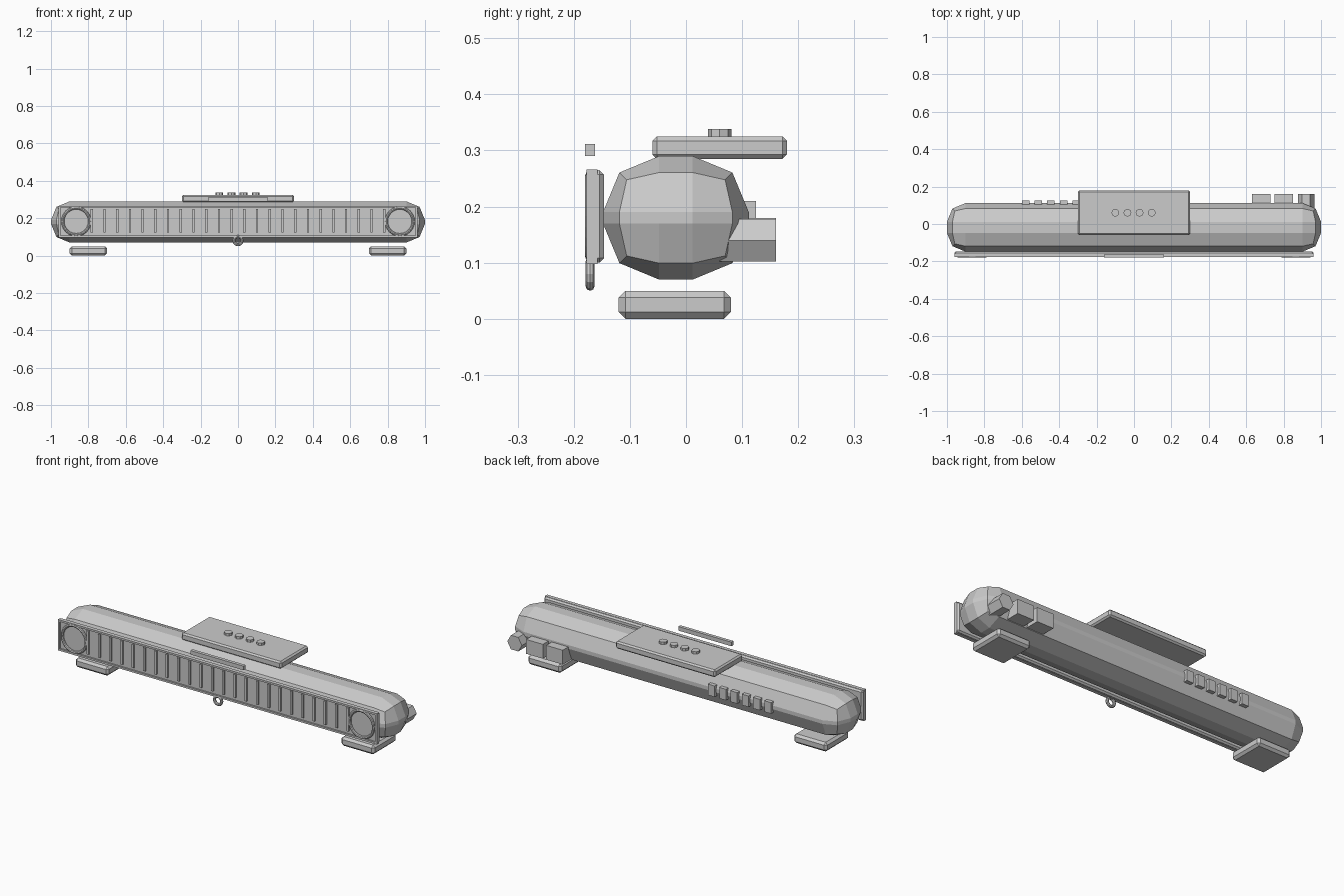
import bpy, bmesh, math
from mathutils import Matrix

if "Cube" in bpy.data.objects:
    bpy.data.objects.remove(bpy.data.objects["Cube"], do_unlink=True)

grey = bpy.data.materials.new("plain_grey")
grey.use_nodes = True
color = (0.6, 0.6, 0.6, 1)
grey.diffuse_color = color
grey.node_tree.nodes["Principled BSDF"].inputs["Base Color"].default_value = color


def finish(name, bm):
    mesh = bpy.data.meshes.new(name)
    bm.to_mesh(mesh)
    bm.free()
    mesh.materials.append(grey)
    obj = bpy.data.objects.new(name, mesh)
    bpy.context.collection.objects.link(obj)
    return obj


def box(name, x, y, z, bevel=0, segments=1):
    """Box from (min, max) ranges, with optional rounded edges."""
    bm = bmesh.new()
    bmesh.ops.create_cube(bm, size=1)
    for v in bm.verts:
        v.co = [lo + (c + 0.5) * (hi - lo) for c, (lo, hi) in zip(v.co, (x, y, z))]
    if bevel:
        bmesh.ops.bevel(bm, geom=bm.edges[:], offset=bevel, segments=segments,
                        profile=0.5, affect='EDGES')
    return finish(name, bm)


def cylinder(name, center, radius, depth, sides, facing_back=False):
    bm = bmesh.new()
    turn = Matrix.Rotation(math.pi / 2, 4, 'X') if facing_back else Matrix()
    spin = Matrix.Rotation(math.pi / 2, 4, 'Z')
    bmesh.ops.create_cone(bm, cap_ends=True, segments=sides, radius1=radius,
                          radius2=radius, depth=depth,
                          matrix=Matrix.Translation(center) @ turn @ spin)
    return finish(name, bm)


def ring(name, center, major, minor, sides, tube_sides):
    """Torus facing the front."""
    bpy.ops.mesh.primitive_torus_add(location=center, rotation=(math.pi / 2, 0, 0),
                                     major_radius=major, minor_radius=minor,
                                     major_segments=sides, minor_segments=tube_sides)
    obj = bpy.context.object
    obj.name = name
    obj.data.materials.append(grey)


# Rounded main body
box("body", (-1, 1), (-0.148, 0.112), (0.07, 0.29), 0.1, 2)

# Front grille: backing panel, frame and vertical slats
box("grille_panel", (-0.96, 0.96), (-0.168, -0.146), (0.1, 0.265), 0.008)
front = (-0.177, -0.158)
for z in (0.098, 0.256):
    box("grille_frame_rail", (-0.96, 0.96), front, (z, z + 0.01))
for x in (-0.96, 0.95):
    box("grille_frame_post", (x, x + 0.01), front, (0.098, 0.266))
slats = 24
for i in range(slats):
    x = -0.782 + i * 1.564 / (slats - 1)
    box("grille_slat", (x - 0.006, x + 0.006), (-0.177, -0.16), (0.123, 0.25))

# Speaker rings and feet on both sides
for side, s in (("right", -1), ("left", 1)):
    ring(side + "_speaker_ring", (s * 0.865, -0.172, 0.183), 0.072, 0.008, 24, 8)
    box(side + "_foot", (s * 0.8 - 0.1, s * 0.8 + 0.1), (-0.12, 0.08), (0, 0.05), 0.012)

# Small front trim
box("front_badge_bar", (-0.16, 0.16), (-0.18, -0.162), (0.29, 0.312))
ring("front_ring", (0, -0.171, 0.08), 0.022, 0.008, 12, 8)

# Control panel with buttons
box("control_panel", (-0.3, 0.3), (-0.06, 0.18), (0.285, 0.325), 0.008)
for i in range(4):
    cylinder("button", (-0.1 + i * 0.065, 0.06, 0.329), 0.021, 0.018, 8)

# Rear sockets
for i in range(6):
    x = -0.58 + i * 0.068
    box("small_socket", (x - 0.02, x + 0.02), (0.07, 0.125), (0.15, 0.21))
for x in (0.68, 0.8):
    box("large_socket", (x - 0.05, x + 0.05), (0.07, 0.16), (0.102, 0.18))
cylinder("round_socket", (0.92, 0.11, 0.14), 0.044, 0.1, 6, facing_back=True)
